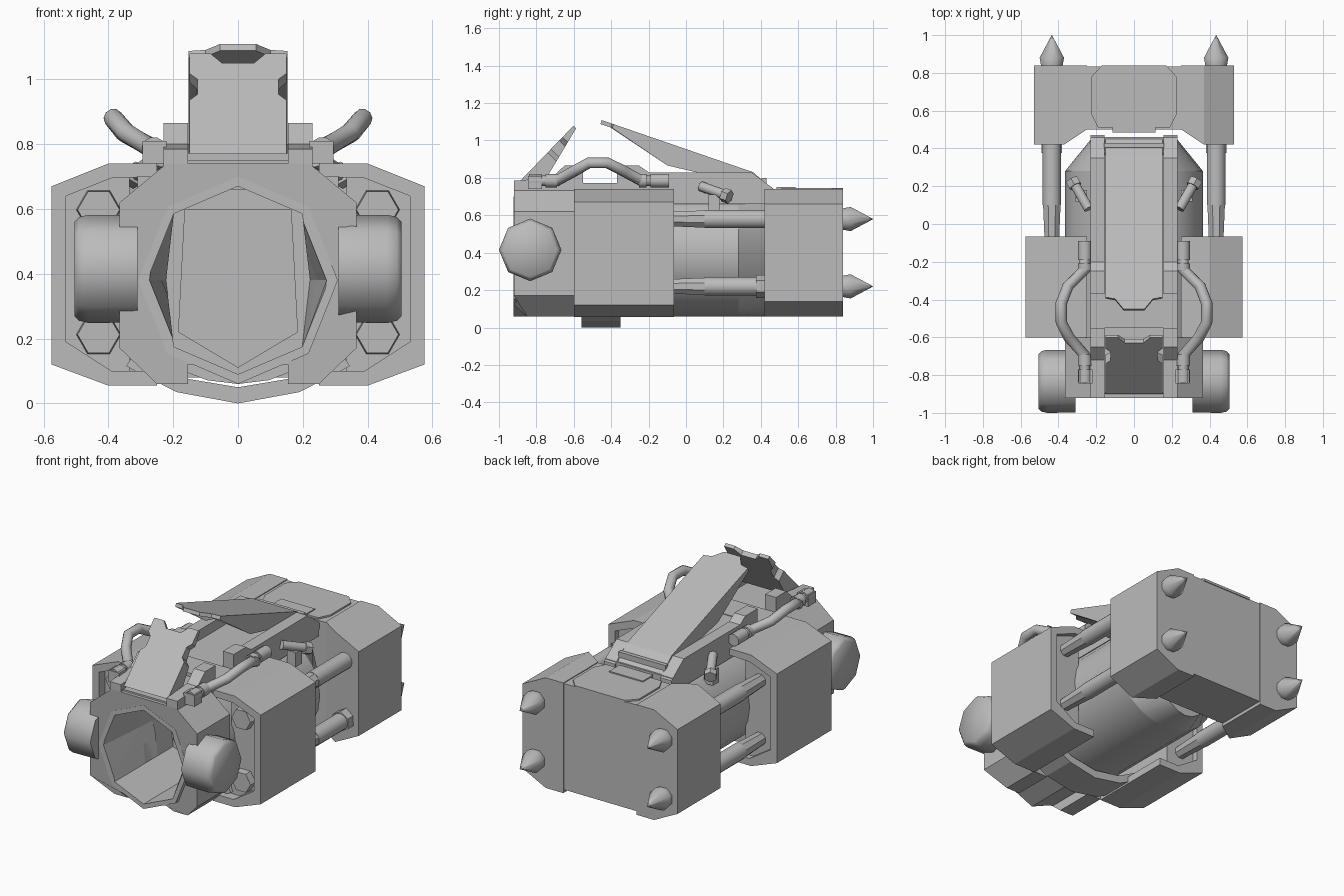
import bpy, bmesh, math
from mathutils import Matrix, Vector

cube = bpy.data.objects.get("Cube")
if cube:
    bpy.data.objects.remove(cube)

grey = bpy.data.materials.new("plain_grey")
grey.use_nodes = True
tone = (0.5, 0.5, 0.5, 1)
grey.diffuse_color = tone
grey.node_tree.nodes["Principled BSDF"].inputs["Base Color"].default_value = tone
SMOOTH = math.radians(50)


def select(ob):
    bpy.ops.object.select_all(action='DESELECT')
    ob.select_set(True)
    bpy.context.view_layer.objects.active = ob


def finish(name, bm, mirror=False, smooth=False):
    bmesh.ops.recalc_face_normals(bm, faces=bm.faces)
    mesh = bpy.data.meshes.new(name)
    bm.to_mesh(mesh)
    bm.free()
    mesh.materials.append(grey)
    ob = bpy.data.objects.new(name, mesh)
    bpy.context.collection.objects.link(ob)
    if smooth:
        select(ob)
        bpy.ops.object.shade_smooth_by_angle(angle=SMOOTH)
    if mirror:
        ob.modifiers.new("mirror", 'MIRROR').use_mirror_merge = False
    return ob


def prism(name, pts, axis, a, b, mirror=False, smooth=False, edit=None, matrix=None):
    """Extrude a 2D outline along an axis; edit moves single corners."""
    place = {'x': lambda p, t: (t, p[0], p[1]),
             'y': lambda p, t: (p[0], t, p[1]),
             'z': lambda p, t: (p[0], p[1], t)}[axis]
    bm = bmesh.new()
    lo = [bm.verts.new(place(p, a)) for p in pts]
    hi = [bm.verts.new(place(p, b)) for p in pts]
    bm.faces.new(lo)
    bm.faces.new(hi)
    for i in range(len(pts)):
        j = (i + 1) % len(pts)
        bm.faces.new((lo[i], lo[j], hi[j], hi[i]))
    if edit:
        for v in bm.verts:
            edit(v.co)
    if matrix:
        bm.transform(matrix)
    return finish(name, bm, mirror, smooth)


def box(name, x, y, z, mirror=False):
    return prism(name, [(x[0], z[0]), (x[1], z[0]), (x[1], z[1]), (x[0], z[1])], 'y', *y, mirror)


def both(half):
    """Complete a half outline with its reflection."""
    return half + [(-x, y) for x, y in reversed(half) if x > 0]


def ring(rx, rz, cz, n):
    return [(rx * math.sin(math.tau * i / n), cz + rz * math.cos(math.tau * i / n)) for i in range(n)]


def lathe(name, start, direction, profile, n=8, smooth=False, phase=.5):
    """Stack (distance, radius) rings along a direction, mirrored in x."""
    bm = bmesh.new()
    turn = Vector(direction).to_track_quat('Z', 'Y').to_matrix().to_4x4()
    rings = []
    for d, r in profile:
        rings.append([bm.verts.new((r * math.cos(math.tau * (i + phase) / n),
                                    r * math.sin(math.tau * (i + phase) / n), d)) for i in range(n)])
    bm.faces.new(rings[0])
    bm.faces.new(rings[-1])
    for p, q in zip(rings, rings[1:]):
        for i in range(n):
            j = (i + 1) % n
            bm.faces.new((p[i], p[j], q[j], q[i]))
    bm.transform(Matrix.Translation(start) @ turn)
    return finish(name, bm, True, smooth)


def tube(name, points, radius):
    curve = bpy.data.curves.new(name, 'CURVE')
    curve.dimensions = '3D'
    curve.bevel_depth = radius
    curve.bevel_resolution = 3
    curve.use_fill_caps = True
    spline = curve.splines.new('POLY')
    spline.points.add(len(points) - 1)
    for p, co in zip(spline.points, points):
        p.co = (*co, 1)
    curve.materials.append(grey)
    ob = bpy.data.objects.new(name, curve)
    bpy.context.collection.objects.link(ob)
    select(ob)
    bpy.ops.object.convert(target='MESH')
    ob = bpy.context.object
    bpy.ops.object.shade_smooth_by_angle(angle=SMOOTH)
    ob.modifiers.new("mirror", 'MIRROR')


# Nose block, sleeve and core, bored out by one octagonal cutter
def slope_nose(co):
    if co.y < -.9 and co.z < .08:
        co.y = -.85

def taper_core(co):
    if co.y > .4:
        co.x *= .6

def narrow_bore(co):
    if co.y > -.5:
        co.x = max(-.222, min(.222, co.x))

nose = prism("nose_block", both([(.22, .74), (.365, .62), (.365, .17), (.25, .06), (.155, .06), (.155, .12)]),
             'y', -.92, -.6, edit=slope_nose)
sleeve = prism("nose_sleeve", ring(.308, .32, .38, 8), 'y', -.921, -.5)
core = prism("core_drum", ring(.365, .335, .395, 24), 'y', -.62, .28, smooth=True)
prism("core_tail", ring(.365, .335, .395, 24), 'y', .28, .46, smooth=True, edit=taper_core)
bore = prism("bore_cutter", ring(.28, .29, .38, 8), 'y', -1, -.35, edit=narrow_bore)
for ob in (nose, sleeve, core):
    cut = ob.modifiers.new("bore", 'BOOLEAN')
    cut.operation, cut.object, cut.solver = 'DIFFERENCE', bore, 'EXACT'
    select(ob)
    bpy.ops.object.modifier_apply(modifier="bore")
bpy.data.objects.remove(bore)
prism("bore_panel", both([(.165, .6), (.185, .22), (0, .11)]), 'y', -.37, -.34)

# Side housings: C-shaped shells around a recessed filling
outer = [(.25, .74), (.4, .74), (.575, .67), (.575, .12), (.4, .055), (.25, .055)]
inner = [(.25, .10), (.39, .10), (.53, .19), (.53, .64), (.39, .695), (.25, .70)]
prism("side_housing", outer + inner, 'y', -.6, -.065, True)
prism("side_filling", [(max(x, .335), z) for x, z in inner], 'y', -.54, -.1, True)

# Rear block: two chunky sides and a recessed middle
def cut_inner_corner(co):
    if co.x < .3 and co.y < .43:
        co.y = .5

prism("rear_side", [(.25, .74), (.37, .74), (.53, .66), (.53, .14), (.37, .06), (.25, .06)],
      'y', .42, .84, True, edit=cut_inner_corner)
box("rear_middle", (-.26, .26), (.5, .835), (.08, .735))
prism("rear_top_plate", both([(.17, .84), (.225, .78), (.225, .58), (.19, .51)]), 'z', .73, .745)
box("rear_latch", (-.115, .115), (.485, .585), (.7, .752))

# Tie rods with nuts and spikes
for z, level in ((.58, "upper"), (.22, "lower")):
    lathe(level + "_rod", (.435, .1, z), (0, 1, 0), [(0, .05), (.38, .05)], 16, True)
    lathe(level + "_rod_sleeve", (.435, -.12, z), (0, 1, 0), [(0, .04), (.22, .05)], 8)
    lathe(level + "_nut", (.43, -.585, .405 + (z - .4) * 1.07), (0, 1, 0), [(0, .065), (.06, .07)], 6, phase=0)
    lathe(level + "_spike", (.435, .83, z), (0, 1, 0), [(0, .06), (.05, .07), (.17, .001)], 8, True)
lathe("rod_collar", (.435, .375, .22), (0, 1, 0), [(0, .062), (.06, .062)], 6)

# Drums beside the nose
lathe("side_drum", (.31, -.833, .415), (1, 0, 0), [(0, .165), (.15, .167), (.18, .16), (.195, .145)],
      8, True, phase=0)

# Deck, rails and hinge bars
box("top_deck", (-.23, .23), (-.9, .46), (.66, .75))
box("raised_deck", (-.16, .16), (-.55, .4), (.7, .768))
box("deck_bridge", (-.23, .23), (-.55, -.37), (.7, .772))
prism("front_rail", [(-.92, .70), (-.92, .785), (-.72, .80), (-.65, .865), (-.55, .865), (-.55, .70)],
      'x', .155, .23, True)
prism("rear_rail", [(-.37, .70), (-.37, .865), (-.25, .865), (-.2, .83), (.35, .83), (.47, .74), (.47, .70)],
      'x', .155, .23, True)
for y in (.365, .405):
    box("hinge_bar", (-.16, .16), (y, y + .025), (.74, .80))

# Raised rear lid, thick in the middle and thin at the tip
def shape_lid(co):
    if co.z > .01:
        co.z = .022 if co.y > .7 else .115 if co.y > .4 else .07

lid = Matrix.Translation((0, .36, .83)) @ Matrix.Rotation(math.radians(180 - 19), 4, 'X')
prism("rear_lid", both([(.152, 0), (.152, .445), (.152, .79), (.1, .80), (.055, .857)]),
      'z', 0, .07, edit=shape_lid, matrix=lid)
prism("lid_hinge", [(.3, .85), (.36, .83), (.46, .74), (.3, .74)], 'x', -.152, .152)

# Raised front lid, wedge-shaped with notched edges
def shape_flap(co):
    if co.z < 0:
        co.y = max(co.y, .11)
        co.z = -.12 + .1 * co.y / .43

flap = Matrix.Translation((0, -.9, .77)) @ Matrix.Rotation(math.radians(46), 4, 'X')
prism("front_lid", both([(.15, 0), (.15, .23), (.125, .255), (.125, .32), (.15, .345), (.15, .43),
                         (.085, .43), (.05, .39)]), 'z', -.05, 0, edit=shape_flap, matrix=flap)

# Hoses with end fittings
tube("hose", [(.26, -.82, .785), (.265, -.69, .785), (.345, -.6, .835), (.385, -.52, .88),
              (.385, -.42, .88), (.35, -.33, .835), (.26, -.24, .785), (.26, -.1, .785)], .03)
for y, length in ((-.84, .07), (-.75, .06), (-.25, .04), (-.19, .1)):
    lathe("hose_fitting", (.26, y, .785), (0, 1, 0), [(0, .037), (length, .037)], 12, True)
box("hose_mount", (.22, .295), (-.845, -.77), (.74, .81), True)

# Small levers on the drum
lathe("lever", (.24, .08, .755), (.08, .14, -.05), [(0, .027), (.16, .027)], 10, True)
lathe("lever_head", (.31, .2, .71), (.08, .14, -.05), [(0, .038), (.04, .038)], 6)
box("lever_base", (.25, .31), (.12, .18), (.62, .71), True)

# Curved keel band under the body
prism("keel_band", both([(0, 0), (.19, .035), (.345, .115), (.32, .155), (.18, .08), (0, .05)]),
      'y', -.56, -.35)
